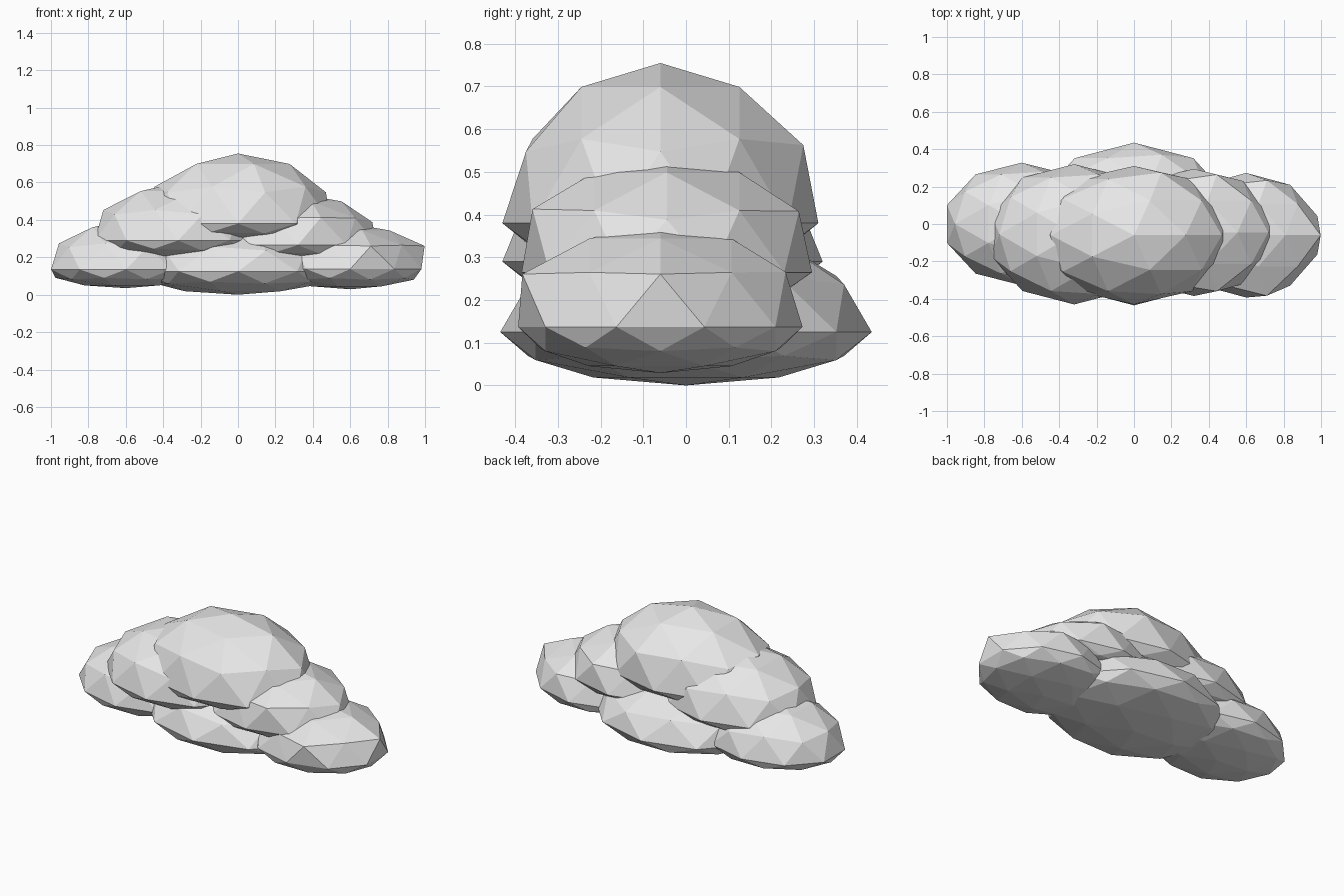
import bpy
import bmesh
from mathutils import Vector

cube = bpy.data.objects.get("Cube")
if cube:
    bpy.data.objects.remove(cube, do_unlink=True)

# Single pale grey material
grey = bpy.data.materials.new("pale_grey")
grey.use_nodes = True
colour = (0.8, 0.8, 0.8, 1)
grey.diffuse_color = colour
grey.node_tree.nodes["Principled BSDF"].inputs["Base Color"].default_value = colour


def puff(name, centre, radii, rise, drop, nudges=()):
    """Faceted ball with a domed top and a flattened underside.
    Each nudge moves the vertex nearest a direction by an offset."""
    bm = bmesh.new()
    bmesh.ops.create_icosphere(bm, subdivisions=2, radius=1)
    picked = [(min(bm.verts, key=lambda v: (v.co - Vector(d).normalized()).length), off)
              for d, off in nudges]
    for v in bm.verts:
        v.co.x *= radii[0]
        v.co.y *= radii[1]
        v.co.z *= rise if v.co.z > 0 else drop
    for v, off in picked:
        v.co += Vector(off)
    mesh = bpy.data.meshes.new(name)
    bm.to_mesh(mesh)
    bm.free()
    mesh.materials.append(grey)
    obj = bpy.data.objects.new(name, mesh)
    obj.location = centre
    bpy.context.collection.objects.link(obj)
    return obj


# Lower row
puff("base_puff", (0, 0, 0.125), (0.54, 0.435), 0.25, 0.125)
puff("left_low_puff", (0.6, -0.06, 0.137), (0.4, 0.333), 0.243, 0.108,
     [((0.9, 0, 0.45), (0.04, 0, 0.015)),
      ((0.28, -0.85, 0.45), (0, -0.04, 0.015)),
      ((0.28, 0.85, 0.45), (0, 0.01, 0.02))])
puff("right_low_puff", (-0.6, 0, 0.135), (0.42, 0.328), 0.265, 0.1)

# Upper row
puff("left_high_puff", (0.32, -0.045, 0.265), (0.445, 0.34), 0.275, 0.085,
     [((0.28, -0.85, 0.45), (0, -0.025, 0.025)),
      ((0.28, 0.85, 0.45), (0, 0.02, 0.02))])
puff("right_high_puff", (-0.32, -0.055, 0.29), (0.47, 0.375), 0.31, 0.1)

# Crown
puff("crown_puff", (0, -0.06, 0.38), (0.525, 0.37), 0.375, 0.1,
     [((0.28, 0.85, 0.45), (0, 0.02, 0.015))])
